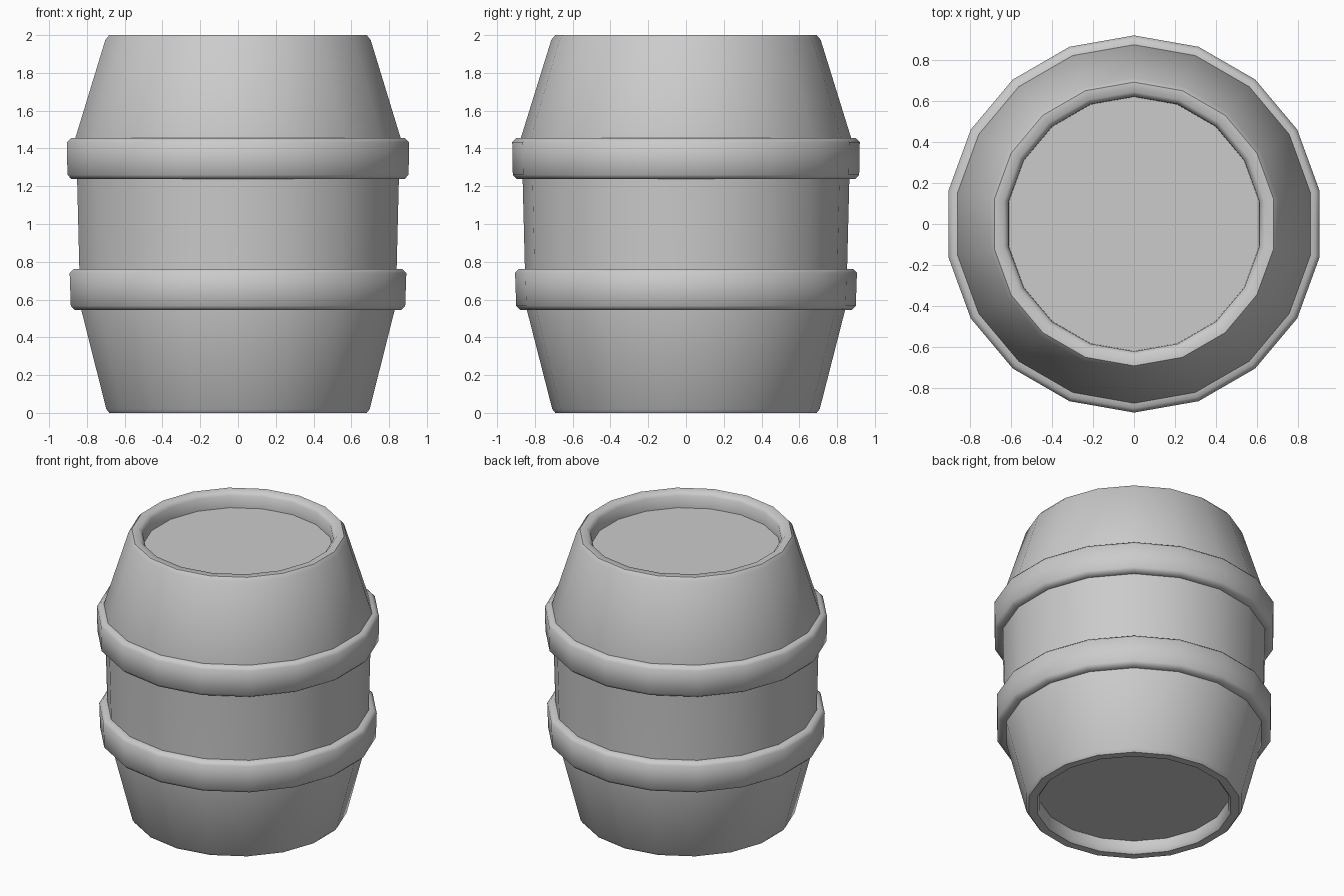
import bpy
import math

if "Cube" in bpy.data.objects:
    bpy.data.objects.remove(bpy.data.objects["Cube"])

SIDES = 18


def lathe(name, profile, closed):
    """Revolve (radius, z) points; open profiles get flat caps at both ends."""
    verts, faces = [], []
    for r, z in profile:
        for i in range(SIDES):
            a = math.pi / 2 + 2 * math.pi * i / SIDES
            verts.append((r * math.cos(a), r * math.sin(a), z))
    n = len(profile)
    for k in range(n if closed else n - 1):
        m = (k + 1) % n
        for i in range(SIDES):
            j = (i + 1) % SIDES
            faces.append((k * SIDES + i, k * SIDES + j, m * SIDES + j, m * SIDES + i))
    if not closed:
        faces.append(tuple(reversed(range(SIDES))))
        faces.append(tuple(range((n - 1) * SIDES, n * SIDES)))
    mesh = bpy.data.meshes.new(name)
    mesh.from_pydata(verts, [], faces)
    obj = bpy.data.objects.new(name, mesh)
    bpy.context.collection.objects.link(obj)
    bpy.ops.object.select_all(action='DESELECT')
    obj.select_set(True)
    bpy.context.view_layer.objects.active = obj
    bpy.ops.object.shade_smooth_by_angle(angle=math.radians(50))
    return obj


# Body: recessed bottom, bulging staves, rim and recessed lid
lathe("barrel_body", [
    (0.62, 0.09), (0.62, 0.02), (0.637, 0.0),
    (0.692, 0.0), (0.708, 0.02),
    (0.845, 0.555), (0.853, 0.765), (0.865, 1.24), (0.876, 1.45),
    (0.713, 1.975), (0.692, 2.0),
    (0.645, 2.0), (0.622, 1.975), (0.62, 1.89),
], False)


# Hoops with chamfered outer corners
def hoop(name, z0, z1, r_in, r_low, r_high):
    c = 0.022
    lathe(name, [
        (r_in, z0), (r_low - c, z0), (r_low, z0 + c),
        (r_high, z1 - c), (r_high - c, z1), (r_in, z1),
    ], True)


hoop("lower_hoop", 0.545, 0.763, 0.84, 0.899, 0.905)
hoop("upper_hoop", 1.238, 1.455, 0.86, 0.917, 0.92)
